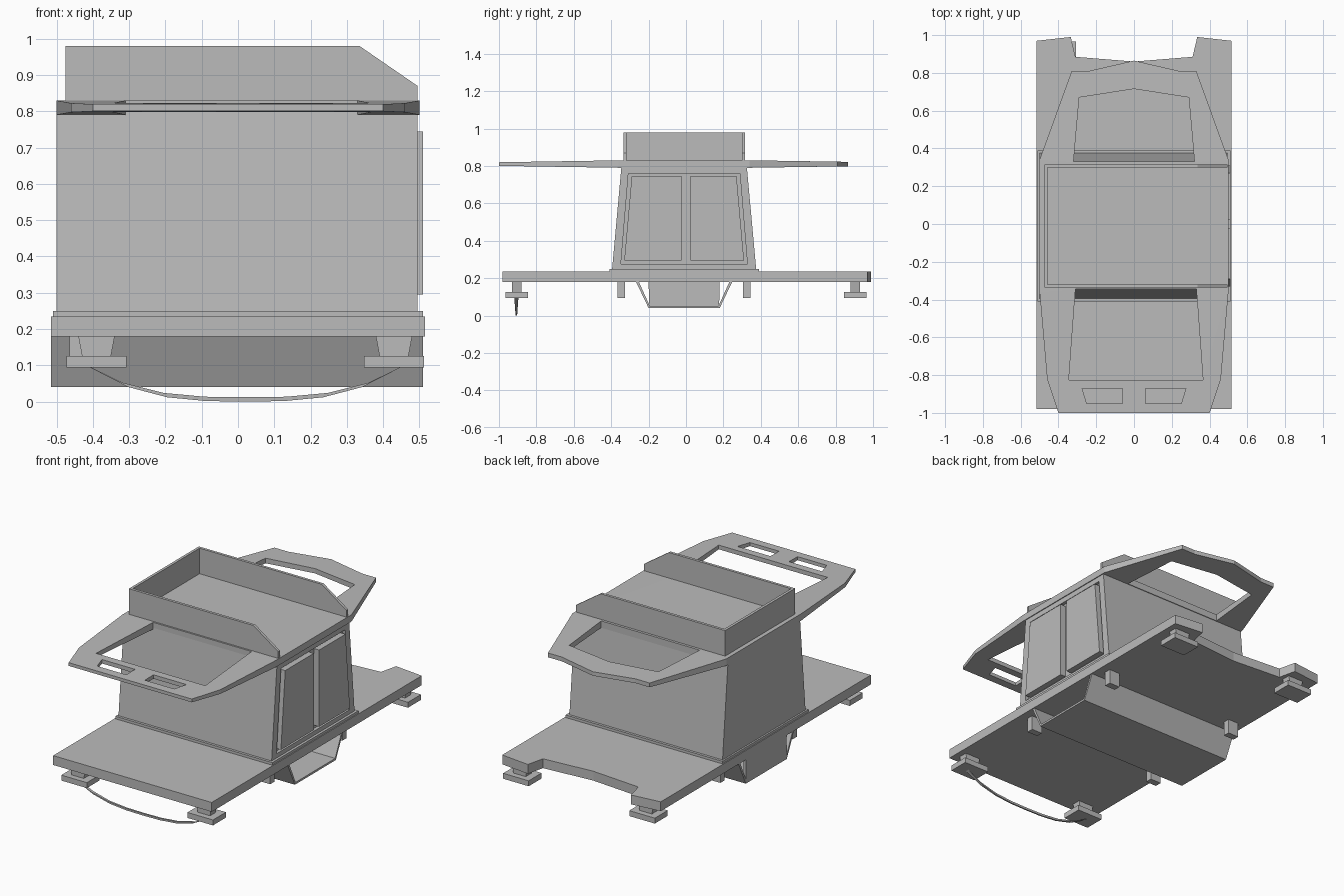
import bpy, bmesh
from mathutils import Vector

default_cube = bpy.data.objects.get("Cube")
if default_cube:
    bpy.data.objects.remove(default_cube, do_unlink=True)

grey = bpy.data.materials.new("plain grey")
grey.use_nodes = True
grey.diffuse_color = (0.5, 0.5, 0.5, 1)
shader = grey.node_tree.nodes["Principled BSDF"]
shader.inputs["Base Color"].default_value = grey.diffuse_color

# Shared levels and spans
deck_bottom, deck_top = 0.18, 0.235
plinth_top = deck_top + 0.015
roof_bottom, roof_top = 0.79, 0.83
tray_top = 0.98
side = 0.5
middle = -0.01
wall = 0.016
door_recess = side - 0.025
door_face = side + 0.01


def prism(name, axis, low, high, outline, holes=(), adjust=None):
    """Extrude a flat outline, with optional holes, along an axis."""
    def place(a, b, depth):
        if axis == "x":
            return Vector((depth, a, b))
        if axis == "y":
            return Vector((a, depth, b))
        return Vector((a, b, depth))

    bm = bmesh.new()
    edges = []
    for loop in (outline, *holes):
        corners = [bm.verts.new(place(a, b, low)) for a, b in loop]
        for previous, corner in zip(corners, corners[1:] + corners[:1]):
            edges.append(bm.edges.new((previous, corner)))
    if holes:
        bmesh.ops.triangle_fill(bm, edges=edges, use_beauty=True)
    else:
        bm.faces.new(corners)
    extruded = bmesh.ops.extrude_face_region(bm, geom=bm.faces[:])["geom"]
    far_verts = [item for item in extruded if isinstance(item, bmesh.types.BMVert)]
    bmesh.ops.translate(bm, verts=far_verts, vec=place(0, 0, high - low))
    if adjust:
        for vert in bm.verts:
            adjust(vert.co)
    bmesh.ops.recalc_face_normals(bm, faces=bm.faces[:])
    mesh = bpy.data.meshes.new(name)
    bm.to_mesh(mesh)
    bm.free()
    mesh.materials.append(grey)
    bpy.context.collection.objects.link(bpy.data.objects.new(name, mesh))


def trapezoid(centre, half_low, half_high, low, high):
    """Four corners, from the lower left round to the upper left."""
    return [(centre - half_low, low), (centre + half_low, low),
            (centre + half_high, high), (centre - half_high, high)]


def mirrored(half):
    """Complete an outline from its +x half, sharing any point on the axis."""
    return half + [(-x, y) for x, y in reversed(half) if x]


def block(name, x, y, half_x, half_y, low, high):
    prism(name, "z", low, high, trapezoid(x, half_x, half_x, y - half_y, y + half_y))


# Deck with a notched rear edge, and the plinth under the cabin
prism("deck", "z", deck_bottom, deck_top, mirrored(
    [(0.515, -0.98), (0.515, 0.97), (0.335, 0.99), (0.31, 0.885), (0, 0.86)]))
block("cabin_plinth", 0, middle, 0.51, 0.4, deck_top, plinth_top)

# Cabin with a recessed pair of doors on its left side
cabin = trapezoid(middle, 0.385, 0.335, plinth_top, roof_bottom + wall / 2)
doorway = trapezoid(middle, 0.338, 0.298, 0.275, 0.76)
prism("cabin", "x", -side, door_recess, cabin)
prism("door_frame", "x", door_recess, side - 0.005, cabin, [doorway])
for name, facing in (("front_door", -1), ("rear_door", 1)):
    inner = facing * 0.025
    lower, upper = (middle + facing * reach for reach in (0.32, 0.28))
    prism(name, "x", door_recess, door_face,
          [(inner, 0.295), (lower, 0.295), (upper, 0.745), (inner, 0.745)])


# Roof slab with open overhangs that thin towards their tips
def thin_overhang(co):
    reach = max(0, abs(co.y) - 0.35)
    centre = (roof_bottom + roof_top) / 2
    co.z = centre + (co.z - centre) * (1 - 0.8 * reach)


roof = mirrored([(0.4, -1), (0.46, -0.82), (side, -0.36), (side, 0.34),
                 (0.33, 0.81), (0.24, 0.81), (0, 0.865)])
front_opening = trapezoid(0.01, 0.355, 0.32, -0.825, -0.345)
rear_opening = mirrored([(0.32, 0.33), (0.29, 0.67), (0, 0.715)])
left_slot = [(0.06, -0.95), (0.25, -0.95), (0.275, -0.87), (0.06, -0.87)]
right_slot = [(-x, y) for x, y in left_slot]
prism("roof", "z", roof_bottom, roof_top, roof,
      [front_opening, rear_opening, left_slot, right_slot], thin_overhang)

# Roof tray, open on the door side, with sloped wall ends
tray_back, tray_end = -0.475, side - 0.005
tray_floor = roof_top - 0.005
tray_wall = [(tray_back, tray_floor), (tray_end, tray_floor), (tray_end, 0.87),
             (0.335, tray_top), (tray_back, tray_top)]
for name, y in (("tray_front_wall", middle - 0.325), ("tray_rear_wall", middle + 0.325)):
    inside = y + wall if y < middle else y - wall
    prism(name, "y", min(y, inside), max(y, inside), tray_wall)
block("tray_end_wall", tray_back + wall / 2, middle, wall / 2, 0.31, tray_floor, tray_top)

# Belly trough, open on the door side and closed at the far end
outer = trapezoid(middle, 0.19, 0.257, 0.04, deck_bottom)
inner = trapezoid(middle, 0.184, 0.242, 0.052, deck_bottom)
prism("belly_trough", "x", -0.515, door_face,
      outer[3:] + outer[:3] + inner[2::-1] + inner[3:])
prism("trough_end", "x", -0.515, -side,
      trapezoid(middle, 0.187, 0.19, 0.045, deck_bottom))

# Supports: posts beside the trough, then flared stems on flat pads at the corners
pad_bottom, pad_top = 0.094, 0.126
for hand, sign in (("left", 1), ("right", -1)):
    for end, facing in (("front", -1), ("rear", 1)):
        post_y = middle + facing * 0.335
        block(f"{end}_{hand}_post", sign * 0.43, post_y, 0.035, 0.02,
              pad_bottom, deck_bottom)
        x, y = 0.02 + sign * 0.41, facing * 0.905
        block(f"{end}_{hand}_pad", x, y, 0.083, 0.06, pad_bottom, pad_top)
        prism(f"{end}_{hand}_stem", "y", y - 0.026, y + 0.026,
              trapezoid(x, 0.04, 0.05, pad_top, deck_bottom))


# Bowed front skid, narrowing downwards
def narrow_skid(co):
    co.y = -0.907 + (co.y + 0.907) * (0.35 + 6 * co.z)


segments = 8
bow = []
for step in range(segments + 1):
    along = 2 * step / segments - 1
    bow.append((0.02 + 0.43 * along, 0.095 * abs(along) ** 3))
raised = [(x * 1.05, z + 0.012) for x, z in bow]
prism("front_skid", "y", -0.919, -0.895, bow + raised[::-1], adjust=narrow_skid)
